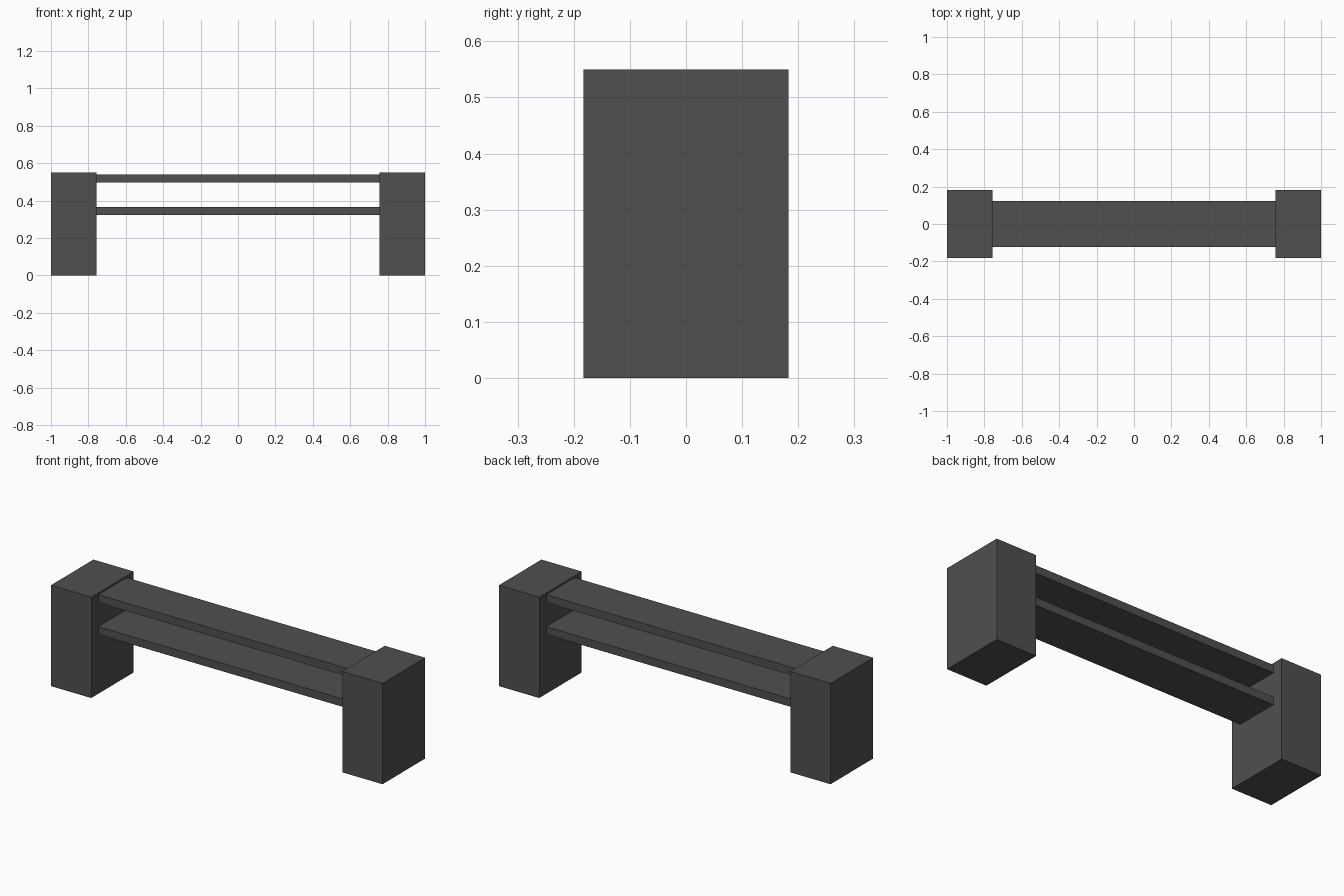
import bpy

cube = bpy.data.objects.get("Cube")
if cube:
    bpy.data.objects.remove(cube, do_unlink=True)

# Single dark grey finish
grey = bpy.data.materials.new("dark_grey")
grey.use_nodes = True
colour = (0.08, 0.08, 0.08, 1)
grey.diffuse_color = colour
grey.node_tree.nodes["Principled BSDF"].inputs["Base Color"].default_value = colour


def box(name, low, high):
    """Flat-shaded box spanning two opposite corners."""
    centre = [(a + b) / 2 for a, b in zip(low, high)]
    bpy.ops.mesh.primitive_cube_add(size=1, location=centre)
    obj = bpy.context.object
    obj.name = name
    obj.scale = [b - a for a, b in zip(low, high)]
    bpy.ops.object.transform_apply(location=False, rotation=False, scale=True)
    obj.data.materials.append(grey)
    return obj


INNER = 0.757         # inner face of the end blocks
BLOCK_DEPTH = 0.183   # half depths
PLANK_DEPTH = 0.122
PLANK_THICK = 0.043

# Solid end blocks
box("right_end_block", (-1, -BLOCK_DEPTH, 0), (-INNER, BLOCK_DEPTH, 0.55))
box("left_end_block", (INNER, -BLOCK_DEPTH, 0), (1, BLOCK_DEPTH, 0.55))

# Seat plank and shelf plank between the blocks
for name, base in (("seat_plank", 0.497), ("lower_shelf", 0.323)):
    box(name, (-INNER, -PLANK_DEPTH, base), (INNER, PLANK_DEPTH, base + PLANK_THICK))
